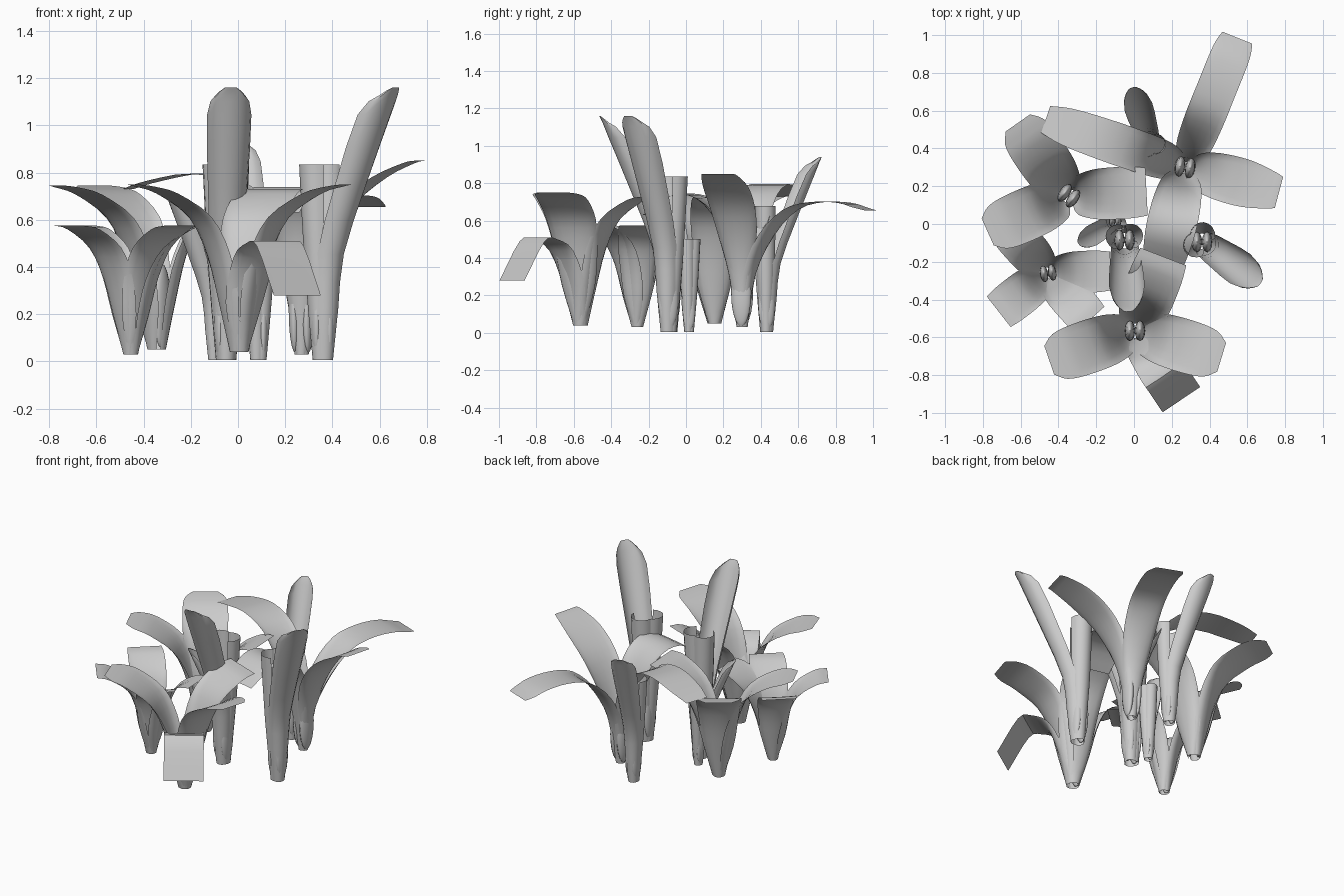
import bpy, math
from mathutils import Vector

if "Cube" in bpy.data.objects:
    bpy.data.objects.remove(bpy.data.objects["Cube"])

grey = bpy.data.materials.new("petal_grey")
grey.diffuse_color = (0.6, 0.6, 0.6, 1)
grey.use_nodes = True
grey.node_tree.nodes["Principled BSDF"].inputs["Base Color"].default_value = grey.diffuse_color


def smooth_path(pts, n=3):
    """Catmull-Rom through (radius, height, half width, cup depth) stations."""
    P = [Vector(p) for p in pts]
    P = [P[0] * 2 - P[1]] + P + [P[-1] * 2 - P[-2]]
    out = []
    for i in range(1, len(P) - 2):
        a, b, c, d = P[i - 1:i + 3]
        for k in range(n):
            t = k / n
            out.append(0.5 * (2 * b + (c - a) * t + (2 * a - 5 * b + 4 * c - d) * t * t
                              + (3 * b - a - 3 * c + d) * t ** 3))
    return out + [P[-2]]


def petal(name, centre, angle, path, s=1.0, cols=8, n=3):
    """Sheet swept outward along a path, with a curved cross-section."""
    a = math.radians(angle)
    rad, tan = (math.cos(a), math.sin(a)), (-math.sin(a), math.cos(a))
    rows = smooth_path(path, n)
    verts, faces = [], []
    for r, z, w, cup in rows:
        for j in range(cols + 1):
            t = (j / cols * 2 - 1) * math.pi / 2
            side, out = w * math.sin(t), r - cup * (1 - math.cos(t))
            verts.append((centre[0] + s * (rad[0] * out + tan[0] * side),
                          centre[1] + s * (rad[1] * out + tan[1] * side),
                          centre[2] + s * z))
    m = cols + 1
    for i in range(len(rows) - 1):
        for j in range(cols):
            faces.append((i * m + j, i * m + j + 1, i * m + m + j + 1, i * m + m + j))
    me = bpy.data.meshes.new(name)
    me.from_pydata(verts, [], faces)
    me.materials.append(grey)
    ob = bpy.data.objects.new(name, me)
    bpy.context.collection.objects.link(ob)
    finish(ob)


def finish(ob):
    bpy.ops.object.select_all(action='DESELECT')
    ob.select_set(True)
    bpy.context.view_layer.objects.active = ob
    bpy.ops.object.shade_smooth_by_angle(angle=math.radians(35))


def stamens(centre, angle, s=1.0):
    """Pair of long rounded lobes standing in the throat of a flower."""
    a = math.radians(angle)
    for k in (-1, 1):
        bpy.ops.mesh.primitive_uv_sphere_add(
            segments=12, ring_count=10, radius=1, rotation=(0, 0, a),
            location=(centre[0] + k * 0.027 * s * math.cos(a),
                      centre[1] + k * 0.027 * s * math.sin(a), centre[2] + 0.185 * s))
        ob = bpy.context.object
        ob.name = "stamen"
        ob.scale = (0.028 * s, 0.055 * s, 0.18 * s)
        ob.data.materials.append(grey)
        finish(ob)


# Petal paths: radius, height, half width, cup depth
BASE = [(0.04, 0, 0.03, 0.025), (0.083, 0.21, 0.092, 0.05)]
ARCH = BASE + [(0.13, 0.41, 0.12, 0.05), (0.2, 0.57, 0.138, 0.03), (0.33, 0.67, 0.14, 0.01)]
WIDE = ARCH + [(0.42, 0.70, 0.125, 0), (0.48, 0.71, 0.08, 0)]
SQUARE = ARCH + [(0.42, 0.69, 0.13, 0)]
DROOP = BASE + [(0.15, 0.40, 0.11, 0.03), (0.24, 0.46, 0.12, 0.01),
                (0.31, 0.45, 0.12, 0), (0.44, 0.24, 0.12, 0)]
TALL = [(0.03, 0, 0.022, 0.02), (0.07, 0.28, 0.065, 0.04)]
LONG = TALL + [(0.17, 0.49, 0.095, 0.04), (0.3, 0.63, 0.105, 0.02), (0.45, 0.67, 0.105, 0.01),
               (0.6, 0.665, 0.105, 0.01), (0.69, 0.64, 0.1, 0.01), (0.74, 0.625, 0.085, 0)]
RISING = TALL + [(0.13, 0.48, 0.105, 0.04), (0.22, 0.64, 0.125, 0.02), (0.35, 0.75, 0.125, 0.01),
                 (0.47, 0.81, 0.10, 0), (0.515, 0.82, 0.085, 0)]
REACHING = TALL + [(0.15, 0.53, 0.1, 0.04), (0.28, 0.71, 0.11, 0.02), (0.47, 0.765, 0.11, 0.01),
                   (0.66, 0.735, 0.1, 0), (0.78, 0.70, 0.075, 0)]
BENDING = TALL + [(0.13, 0.55, 0.11, 0.04), (0.24, 0.69, 0.13, 0.02), (0.38, 0.70, 0.13, 0.01),
                  (0.52, 0.6, 0.11, 0)]

# Open flowers: centre, scale, stamen angle, petals
open_flowers = [
    ((0.005, -0.565, 0.04), 1.0, 0,
     [(-161, WIDE), (-56, DROOP), (-17, WIDE), (69, SQUARE)]),
    ((-0.455, -0.26, 0.03), 0.79, 10,
     [(-142, SQUARE), (-48, SQUARE), (2, SQUARE), (132, SQUARE)]),
    ((-0.345, 0.15, 0.05), 0.98, -35,
     [(125, WIDE), (-156, WIDE), (3, SQUARE)]),
    ((0.27, 0.30, 0.03), 1.0, -10,
     [(68, LONG), (-15, RISING), (161, REACHING), (-103, BENDING)]),
]
for c, s, turn, petals in open_flowers:
    for ang, path in petals:
        petal("open_petal", c, ang, path, s)
    stamens(c, turn, min(1, s + 0.02))

# Closed flowers: one tall leaning hood and two upright channel petals
HOOD = [(0.045, 0, 0.04, 0.05), (0.068, 0.22, 0.058, 0.06), (0.095, 0.45, 0.07, 0.075),
        (0.205, 0.74, 0.084, 0.085), (0.33, 1.04, 0.094, 0.085), (0.362, 1.12, 0.065, 0.03),
        (0.38, 1.155, 0.025, 0.005)]
CHANNEL = [(0.045, 0, 0.035, 0.04), (0.08, 0.4, 0.06, 0.06), (0.105, 0.83, 0.068, 0.075)]
closed_flowers = [
    ((-0.05, -0.085, 0.005), -87, 1.0),
    ((0.36, -0.095, 0.005), -35, 1.0),
    ((0.085, 0.43, 0.005), 108, 0.81),
    ((-0.1, 0.015, 0.005), -148, 0.6),
]
for c, ang, s in closed_flowers:
    petal("hood_petal", c, ang, HOOD, s, 8, 2)
    for turn in (120, -120):
        petal("channel_petal", c, ang + turn, CHANNEL, s, 8, 2)
    stamens(c, 0, s)
